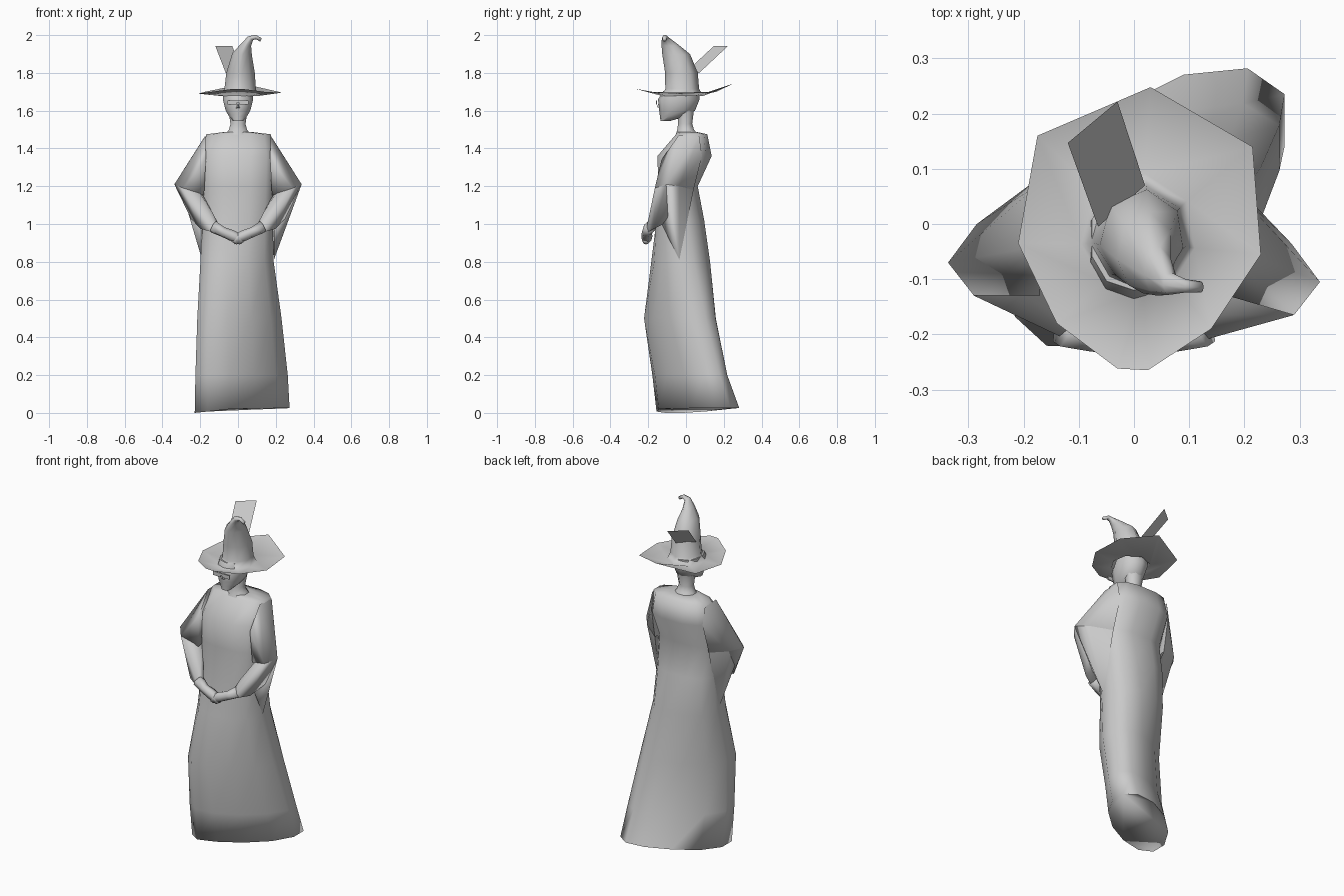
import bpy, bmesh
from math import sin, cos, pi, atan2, radians
from mathutils import Vector, Matrix

cube = bpy.data.objects.get("Cube")
if cube:
    bpy.data.objects.remove(cube)

grey = bpy.data.materials.new("plain_grey")
grey.use_nodes = True
grey.diffuse_color = (0.6, 0.6, 0.6, 1)
grey.node_tree.nodes["Principled BSDF"].inputs["Base Color"].default_value = (0.6, 0.6, 0.6, 1)


def finish(name, bm, smooth=None):
    """Turn a bmesh into an object, smooth below the given angle."""
    bmesh.ops.recalc_face_normals(bm, faces=bm.faces)
    mesh = bpy.data.meshes.new(name)
    bm.to_mesh(mesh)
    bm.free()
    mesh.materials.append(grey)
    obj = bpy.data.objects.new(name, mesh)
    bpy.context.collection.objects.link(obj)
    if smooth:
        bpy.ops.object.select_all(action="DESELECT")
        obj.select_set(True)
        bpy.context.view_layer.objects.active = obj
        bpy.ops.object.shade_smooth_by_angle(angle=radians(smooth))
    return obj


def loft(name, rings, smooth=60, bottom=True):
    """Skin a stack of rings that have equal point counts."""
    bm = bmesh.new()
    rows = [[bm.verts.new(p) for p in ring] for ring in rings]
    n = len(rows[0])
    for a, b in zip(rows, rows[1:]):
        for i in range(n):
            j = (i + 1) % n
            bm.faces.new((a[i], a[j], b[j], b[i]))
    if bottom:
        bm.faces.new(rows[0][::-1])
    bm.faces.new(rows[-1])
    return finish(name, bm, smooth)


def box_ring(z, x0, x1, y0, y1, n=12, power=0.75, shear=0.0):
    """Rounded-square ring filling the given x and y limits."""
    ring = []
    for i in range(n):
        a = 2 * pi * (i + 0.5) / n
        c, s = cos(a), sin(a)
        c = abs(c) ** power * (1 if c > 0 else -1)
        s = abs(s) ** power * (1 if s > 0 else -1)
        x = (x0 + x1) / 2 + c * (x1 - x0) / 2
        ring.append(Vector((x, (y0 + y1) / 2 + s * (y1 - y0) / 2 + shear * x, z)))
    return ring


def tube(name, path, sides=8):
    """Tapered tube through (point, radius) pairs."""
    pts = [Vector(p) for p, r in path]
    rings = []
    for i, (p, r) in enumerate(path):
        t = (pts[min(i + 1, len(pts) - 1)] - pts[max(i - 1, 0)]).normalized()
        u = t.cross(Vector((0, 1, 0.3))).normalized()
        v = t.cross(u)
        rings.append([pts[i] + (u * cos(2 * pi * k / sides) + v * sin(2 * pi * k / sides)) * r
                      for k in range(sides)])
    return loft(name, rings, 100)


def hull(name, points, smooth=None):
    bm = bmesh.new()
    for p in points:
        bm.verts.new(p)
    bmesh.ops.convex_hull(bm, input=bm.verts)
    return finish(name, bm, smooth)


# Robe sweeping diagonally to a skewed, slightly tilted hem
robe_levels = [
    (0.025, -0.238, 0.282, -0.128, 0.232, 1.0, 0.5),
    (0.20, -0.234, 0.272, -0.148, 0.17, 1.0, 0.48),
    (0.50, -0.223, 0.238, -0.205, 0.135, 0.95, 0.4),
    (0.80, -0.205, 0.195, -0.18, 0.125, 0.9, 0.13),
    (1.02, -0.195, 0.19, -0.16, 0.10, 0.85, 0),
    (1.20, -0.195, 0.195, -0.15, 0.065, 0.8, 0),
    (1.36, -0.20, 0.20, -0.155, 0.14, 0.8, 0),
    (1.475, -0.172, 0.178, -0.055, 0.115, 0.75, 0),
    (1.487, -0.075, 0.075, -0.05, 0.06, 0.75, 0),
]
robe_rings = [box_ring(*lv[:5], power=lv[5], shear=lv[6]) for lv in robe_levels]
for p in robe_rings[0]:
    p.z = max(p.z - 0.11 * max(0, -p.x), 0)
loft("robe", robe_rings, 100)

# Neck and head
loft("neck", [box_ring(z, -w, w, y0, y1, 8, 1) for z, w, y0, y1 in
              [(1.47, 0.075, -0.06, 0.07), (1.5, 0.052, -0.05, 0.046),
               (1.53, 0.043, -0.045, 0.036), (1.6, 0.055, -0.045, 0.045)]])
loft("head", [box_ring(z, -w, w, y0, y1, 10, 0.9) for z, w, y0, y1 in
              [(1.545, 0.028, -0.135, -0.085), (1.57, 0.05, -0.138, 0.0),
               (1.6, 0.068, -0.142, 0.048), (1.66, 0.084, -0.148, 0.072),
               (1.705, 0.08, -0.12, 0.07)]])
hull("nose", [(-0.012, -0.138, 1.612), (0.012, -0.138, 1.612), (0, -0.155, 1.62), (0, -0.14, 1.65)])

# Spectacles: two thin lenses and a bridge
for side, word in ((-1, "right"), (1, "left")):
    hull("lens_" + word, [(side * x, y, z) for x in (0.006, 0.055)
                          for y in (-0.16, -0.153) for z in (1.632, 1.655)])
hull("spectacle_bridge", [(x, y, z) for x in (-0.008, 0.008)
                          for y in (-0.16, -0.153) for z in (1.642, 1.655)])

# Pointed hat: wavy brim, crown and a curled tip
brim = [Vector(p) for p in [
    (0.03, 0.248, 1.742), (-0.175, 0.16, 1.70), (-0.21, -0.035, 1.69),
    (-0.14, -0.18, 1.70), (-0.03, -0.262, 1.715), (0.025, -0.265, 1.715),
    (0.14, -0.19, 1.70), (0.23, -0.055, 1.695), (0.215, 0.14, 1.70)]]
angles = [atan2(p.y, p.x) for p in brim]
crown_levels = [
    ((0.008, -0.018, 1.678), 0.105, 0.11, 0),
    ((0.012, -0.02, 1.715), 0.085, 0.09, 0),
    ((0.014, -0.024, 1.80), 0.077, 0.087, 0),
    ((0.022, -0.052, 1.90), 0.053, 0.074, 5),
    ((0.044, -0.085, 1.95), 0.027, 0.045, 15),
    ((0.066, -0.108, 1.983), 0.017, 0.02, 35),
    ((0.094, -0.112, 1.99), 0.012, 0.012, 85),
    ((0.122, -0.114, 1.974), 0.01, 0.01, 115),
]
hat = [brim]
for centre, rx, ry, tilt in crown_levels:
    turn = Matrix.Rotation(radians(tilt), 3, "Y")
    hat.append([Vector(centre) + turn @ Vector((rx * cos(a), ry * sin(a), 0)) for a in angles])
loft("hat", hat, 120, bottom=False)

# Flat feather tucked behind the crown
bm = bmesh.new()
bm.faces.new([bm.verts.new(p) for p in [
    (-0.065, -0.005, 1.80), (0.02, 0.07, 1.80), (-0.03, 0.222, 1.942), (-0.12, 0.147, 1.942)]])
finish("feather", bm)

# Draped sleeves, with hands meeting in front
for side, word in ((-1, "right"), (1, "left")):
    dy = -0.035 if side > 0 else 0
    elbow = [(0.285, dy, 1.2), (0.337, dy - 0.07, 1.21), (0.29, dy - 0.13, 1.19)]

    def place(points):
        return [(side * x, y, z) for x, y, z in points]

    # Cloth falls straight from the shoulder to the elbow
    hull("upper_sleeve_" + word, place(elbow + [
        (0.172, -0.04, 1.468), (0.175, 0.07, 1.465), (0.17, 0.085, 1.36),
        (0.18, 0.04, 1.18), (0.17, -0.13, 1.34), (0.18, -0.12, 1.15)]), 100)
    # Lower sleeve narrows towards the wrist
    hull("lower_sleeve_" + word, place(elbow + [
        (0.2, -0.04, 1.18), (0.2, -0.13, 1.16), (0.25, -0.10, 1.03), (0.2, -0.17, 0.975),
        (0.19, -0.12, 1.0), (0.135, -0.165, 1.06), (0.11, -0.215, 0.95), (0.1, -0.185, 0.995)]), 100)
    # Loose cloth hangs to a point behind the forearm
    hang = (0.337, dy - 0.07, 1.21) if side > 0 else (0.27, -0.08, 1.08)
    hull("hanging_cuff_" + word, place([
        hang, elbow[0], (0.19, -0.13, 1.0), (0.19, -0.035, 0.81), (0.18, 0.04, 1.18)]), 100)
    tube("hand_" + word, [
        ((side * 0.13, -0.19, 0.985), 0.034),
        ((side * 0.08, -0.205, 0.958), 0.027),
        ((side * 0.035, -0.207, 0.94), 0.03),
        ((side * -0.005, -0.21, 0.922), 0.028),
        ((side * -0.02, -0.215, 0.9), 0.014)], 6)
